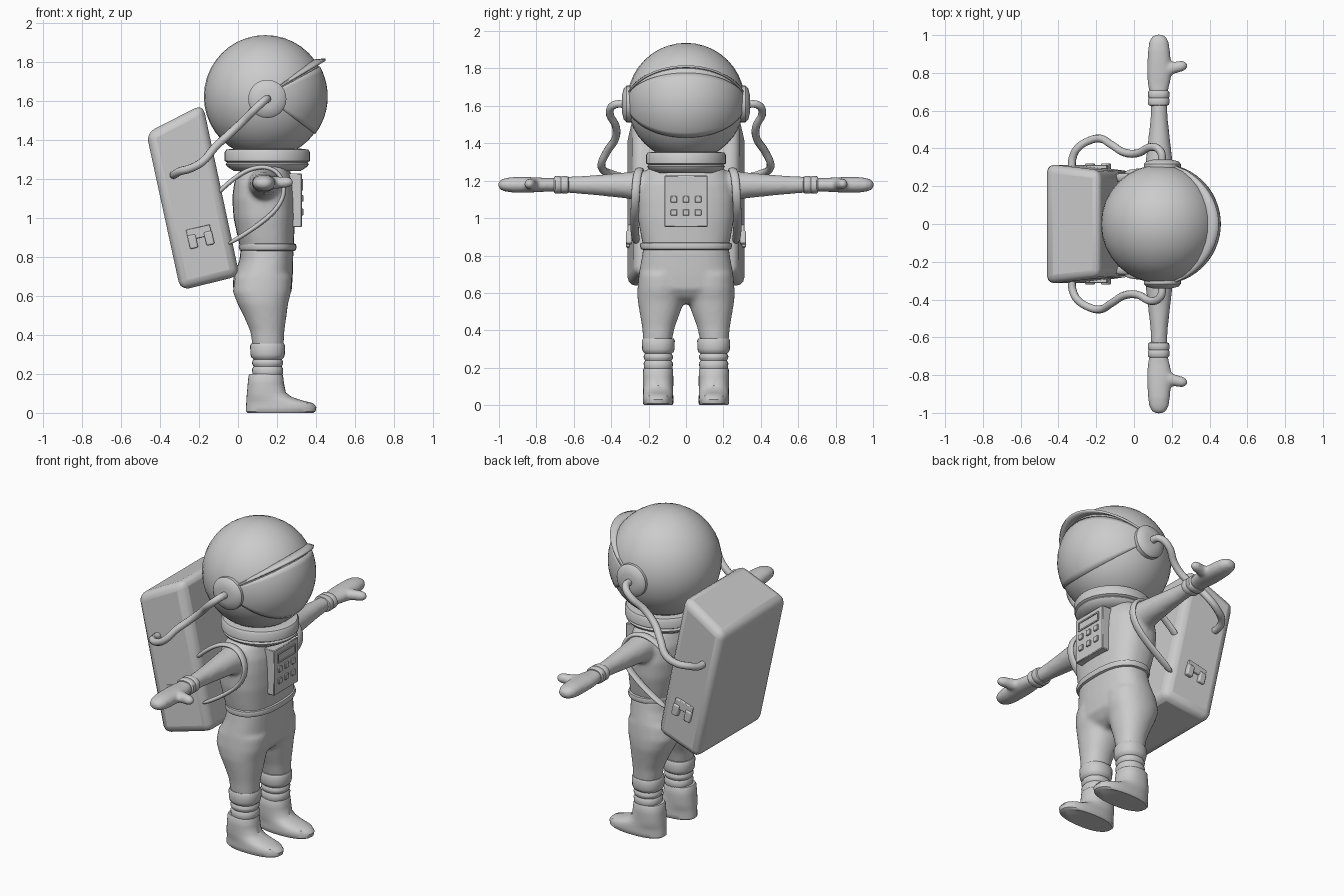
import bpy, bmesh, math
from mathutils import Vector, Matrix

if "Cube" in bpy.data.objects:
    bpy.data.objects.remove(bpy.data.objects["Cube"])

C, S, PI = math.cos, math.sin, math.pi


def finish(name, bm, mirror=False, bevel=0, segs=3, voxel=0, angle=40):
    bmesh.ops.recalc_face_normals(bm, faces=bm.faces[:])
    me = bpy.data.meshes.new(name)
    bm.to_mesh(me)
    bm.free()
    ob = bpy.data.objects.new(name, me)
    bpy.context.collection.objects.link(ob)
    bpy.ops.object.select_all(action='DESELECT')
    ob.select_set(True)
    bpy.context.view_layer.objects.active = ob
    bpy.ops.object.shade_smooth_by_angle(angle=math.radians(angle))
    if voxel:
        m = ob.modifiers.new("fuse", 'REMESH')
        m.voxel_size = voxel
        m.use_smooth_shade = True
        m = ob.modifiers.new("soften", 'SMOOTH')
        m.iterations = 6
    if bevel:
        m = ob.modifiers.new("bevel", 'BEVEL')
        m.width, m.segments = bevel, segs
    if mirror:
        m = ob.modifiers.new("mirror", 'MIRROR')
        m.use_axis = (False, True, False)
        m.use_mirror_merge = False
    return ob


def loft(name, groups, n=28, **kw):
    """Each group: axis, roundness, sections of (t, centre a, centre b, radius a, radius b)."""
    bm = bmesh.new()
    for axis, e, secs in groups:
        rings = []
        for t, a, b, ra, rb in secs:
            ring = []
            for i in range(n):
                c, s = C(2 * PI * i / n), S(2 * PI * i / n)
                p = a + ra * math.copysign(abs(c) ** (2 / e), c)
                q = b + rb * math.copysign(abs(s) ** (2 / e), s)
                co = {'z': (p, q, t), 'y': (p, t, q), 'x': (t, p, q)}[axis]
                ring.append(bm.verts.new(co))
            rings.append(ring)
        for r0, r1 in zip(rings, rings[1:]):
            for i in range(n):
                bm.faces.new((r0[i], r0[(i + 1) % n], r1[(i + 1) % n], r1[i]))
        bm.faces.new(rings[0])
        bm.faces.new(rings[-1])
    return finish(name, bm, **kw)


def box(name, loc, size, tilt=0, **kw):
    bm = bmesh.new()
    M = Matrix.Translation(loc) @ Matrix.Rotation(tilt, 4, 'Y') @ Matrix.Diagonal((*size, 1))
    bmesh.ops.create_cube(bm, size=1, matrix=M)
    return finish(name, bm, **kw)


# Helmet shell
HC = Vector((0.14, 0, 1.622))
bm = bmesh.new()
bmesh.ops.create_uvsphere(bm, u_segments=32, v_segments=20, radius=0.315,
                          matrix=Matrix.Translation(HC))
finish("helmet", bm)


def helmet_patch(name, rows, solid, n=28):
    """Patch with its poles at the ears; rows of (pitch angle, base radius, extra at the front)."""
    bm = bmesh.new()
    grid = []
    for ang, r0, extra in rows:
        row = []
        for i in range(n + 1):
            f = math.radians(-84 + 168 * i / n)
            r = r0 + extra * C(f)
            row.append(bm.verts.new(HC + Vector((r * C(f) * C(ang), r0 * S(f), r * C(f) * S(ang)))))
        grid.append(row)
    for a, b in zip(grid, grid[1:]):
        for i in range(n):
            bm.faces.new((a[i], a[i + 1], b[i + 1], b[i]))
    ob = finish(name, bm)
    m = ob.modifiers.new("thickness", 'SOLIDIFY')
    m.thickness, m.offset = solid, 0
    return ob


# Visor and its brim
helmet_patch("visor", [(math.radians(-37 + 6 * k), 0.316, 0) for k in range(12)], 0.008)
helmet_patch("visor_brim", [(math.radians(37), 0.305, 0), (math.radians(34), 0.317, 0.018),
                            (math.radians(31.5), 0.317, 0.045)], 0.012)

# Ear discs and neck ring
loft("ear_disc", [('y', 2, [(0.27, .15, 1.61, .098, .098), (0.318, .15, 1.61, .098, .098),
     (0.332, .15, 1.61, .085, .085), (0.342, .15, 1.61, .045, .045)])], mirror=True)
loft("neck_ring", [('z', 2, [(1.24, .15, 0, .17, .17), (1.262, .15, 0, .205, .2),
     (1.275, .15, 0, .213, .208), (1.285, .15, 0, .207, .2), (1.292, .15, 0, .219, .214),
     (1.335, .15, 0, .22, .214), (1.35, .15, 0, .21, .205), (1.355, .15, 0, .17, .17)])], n=36)

# Torso fused with the sleeves
sleeves = [('y', 2, [(s * y, .133, z, rx, rz) for y, z, rx, rz in
            [(.12, 1.15, .09, .09), (.24, 1.172, .082, .082), (.32, 1.175, .073, .07),
             (.45, 1.176, .058, .057), (.56, 1.177, .046, .048), (.66, 1.178, .042, .042)]])
           for s in (1, -1)]
loft("suit_top", [('z', 2.6, [(.83, .15, 0, .135, .225), (.9, .143, 0, .145, .24),
     (1.0, .135, 0, .158, .258), (1.1, .13, 0, .16, .262), (1.18, .132, 0, .152, .25),
     (1.24, .138, 0, .13, .222), (1.275, .145, 0, .11, .19)])] + sleeves, voxel=0.013)

# Waist ring
loft("waist_ring", [('z', 2.4, [(.828, .15, 0, .13, .22), (.834, .152, 0, .144, .24),
     (.85, .152, 0, .149, .247), (.866, .152, 0, .144, .243), (.872, .15, 0, .13, .22)])], n=40)

# Trousers: hips fused with two legs
legs = [('z', 2.2, [(z, x, s * y, rx, ry) for z, x, y, rx, ry in
         [(.33, .155, .153, .078, .074), (.42, .15, .147, .088, .088), (.49, .14, .14, .108, .107),
          (.56, .127, .134, .13, .125), (.62, .123, .128, .15, .132), (.7, .13, .12, .146, .133)]])
        for s in (1, -1)]
loft("trousers", [('z', 2.5, [(.85, .15, 0, .135, .228), (.78, .145, 0, .138, .238),
     (.7, .128, 0, .153, .253), (.62, .125, 0, .15, .258), (.575, .128, 0, .115, .19),
     (.545, .13, 0, .07, .09)])] + legs, voxel=0.013)

# Boots: leg cuffs with ribs, then the foot
loft("boot_cuff", [('z', 2.2, [(z, .152, .148, r, r * .98) for z, r in
     [(.18, .07), (.2, .078), (.225, .08), (.238, .072), (.25, .079), (.262, .08),
      (.275, .073), (.285, .084), (.30, .088), (.345, .09), (.356, .084), (.357, .06)]])], mirror=True)
loft("boot", [('z', 2.3, [(z, (a + b) / 2, .149, (b - a) / 2, ry) for z, a, b, ry in
     [(0, .05, .385, .074), (.008, .04, .398, .081), (.03, .04, .402, .082), (.05, .042, .385, .081),
      (.065, .043, .325, .08), (.082, .044, .275, .08), (.105, .046, .245, .081),
      (.15, .05, .236, .081), (.19, .054, .231, .08), (.2, .06, .226, .074), (.201, .09, .2, .05)]])],
     n=32, mirror=True)

# Wrist cuffs and mitten hands
loft("wrist_cuff", [('y', 2.3, [(y, .13, 1.178, r, r * .82) for y, r in
     [(.625, .04), (.63, .054), (.64, .057), (.662, .057), (.667, .053), (.672, .057),
      (.698, .057), (.706, .05), (.707, .03)]])], mirror=True)
loft("hand", [('y', 2.2, [(.69, .13, 1.178, .046, .036), (.74, .131, 1.178, .058, .036),
     (.8, .135, 1.178, .066, .04), (.86, .133, 1.178, .062, .042), (.92, .132, 1.178, .058, .042),
     (.965, .132, 1.178, .051, .036), (.992, .132, 1.178, .037, .026), (1.003, .132, 1.178, .016, .012)]),
    ('x', 2, [(.13, .805, 1.178, .05, .034), (.18, .818, 1.18, .038, .033), (.22, .829, 1.182, .031, .03),
     (.255, .836, 1.183, .029, .028), (.275, .838, 1.183, .02, .02), (.284, .838, 1.183, .006, .006)])],
     mirror=True, voxel=0.009)

# Backpack: slanted side profile, narrower towards the wearer
bm = bmesh.new()
prof = [(-.47, 1.435, .318), (-.18, 1.583, .285), (.008, .702, .275), (-.295, .628, .318)]
left = [bm.verts.new((x, y, z)) for x, z, y in prof]
right = [bm.verts.new((x, -y, z)) for x, z, y in prof]
bm.faces.new(left)
bm.faces.new(right[::-1])
for i in range(4):
    j = (i + 1) % 4
    bm.faces.new((left[i], right[i], right[j], left[j]))
finish("backpack", bm, bevel=0.045, segs=3, angle=30)

# Buckles on the pack sides
T = math.radians(-13)
box("buckle_plate", (-.2, .302, .925), (.125, .02, .055), T, mirror=True, bevel=.004)
for k, (x, z) in enumerate([(-.232, .878), (-.148, .896)]):
    box(f"buckle_clip_{k}", (x, .305, z), (.042, .032, .07), T, mirror=True, bevel=.008)

# Shoulder straps
path = [(-.11, .245, 1.12), (-.06, .245, 1.17), (.01, .245, 1.225), (.08, .245, 1.258),
        (.15, .25, 1.262), (.205, .26, 1.235), (.235, .267, 1.18), (.238, .27, 1.12),
        (.205, .274, 1.05), (.14, .275, .99), (.05, .275, .925), (-.06, .265, .86)]
bm = bmesh.new()
edge = [[bm.verts.new((x, y + w, z)) for w in (-.024, .024)] for x, y, z in path]
for a, b in zip(edge, edge[1:]):
    bm.faces.new((a[0], a[1], b[1], b[0]))
strap = finish("shoulder_strap", bm, mirror=True)
m = strap.modifiers.new("thickness", 'SOLIDIFY')
m.thickness, m.offset = .026, 0
strap.modifiers.new("round", 'SUBSURF').levels = 2
strap.modifiers["round"].render_levels = 2

# Air hoses from the ears to the pack
pts = [(.15, .325, 1.61), (.14, .385, 1.605), (.095, .408, 1.565), (.02, .375, 1.49),
       (-.05, .378, 1.425), (-.12, .42, 1.36), (-.18, .452, 1.29), (-.24, .44, 1.255),
       (-.3, .40, 1.238), (-.325, .35, 1.222), (-.33, .30, 1.22)]
for side, label in ((1, "left"), (-1, "right")):
    cu = bpy.data.curves.new("air_hose_" + label, 'CURVE')
    cu.dimensions = '3D'
    cu.bevel_depth, cu.bevel_resolution, cu.use_fill_caps = .021, 3, True
    sp = cu.splines.new('BEZIER')
    sp.resolution_u = 5
    sp.bezier_points.add(len(pts) - 1)
    for bp, (x, y, z) in zip(sp.bezier_points, pts):
        bp.co = (x, side * y, z)
        bp.handle_left_type = bp.handle_right_type = 'AUTO'
    bpy.context.collection.objects.link(bpy.data.objects.new(cu.name, cu))

# Chest control box with screen frame and buttons
box("chest_box", (.285, 0, 1.09), (.085, .232, .275), bevel=.004, segs=1)
for z in (1.145, 1.195):
    box("screen_frame_bar", (.328, 0, z), (.01, .17, .008))
for y in (-.083, .083):
    box("screen_frame_side", (.328, y, 1.17), (.01, .008, .05))
for y in (-.065, 0, .065):
    for z in (1.1, 1.03):
        box("button", (.328, y, z), (.016, .034, .034), bevel=.003, segs=1)
